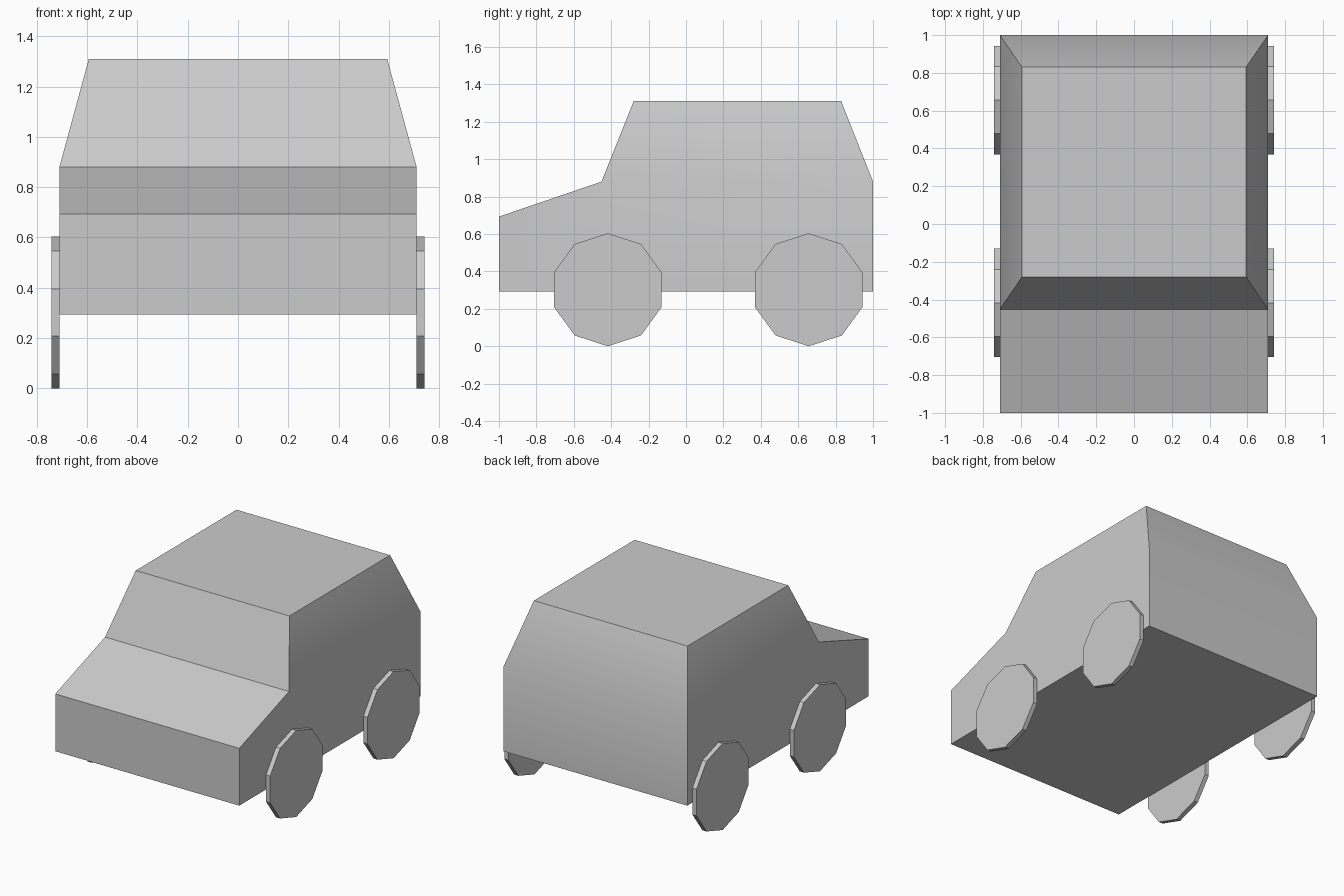
import bpy, bmesh, math
from mathutils import Vector

if "Cube" in bpy.data.objects:
    bpy.data.objects.remove(bpy.data.objects["Cube"])

HALF_W = 0.71


def smooth(obj):
    bpy.ops.object.select_all(action='DESELECT')
    obj.select_set(True)
    bpy.context.view_layer.objects.active = obj
    bpy.ops.object.shade_smooth_by_angle(angle=math.radians(30))


# Body: side profile up to the beltline, extruded across the width
profile = [(-1, 0.293), (1, 0.293), (1, 0.88), (-0.452, 0.88), (-1, 0.693)]
bm = bmesh.new()
side = bm.faces.new([bm.verts.new((-HALF_W, y, z)) for y, z in profile])
old = list(side.verts)
new = [bm.verts.new((HALF_W, v.co.y, v.co.z)) for v in old]
bm.faces.new(new[::-1])
for i in range(len(old)):
    j = (i + 1) % len(old)
    bm.faces.new((old[i], old[j], new[j], new[i]))
bmesh.ops.recalc_face_normals(bm, faces=bm.faces)

# Cabin: raise the deck face and taper it into the roof
deck = next(f for f in bm.faces if all(abs(v.co.z - 0.88) < 1e-4 for v in f.verts))
roof = bmesh.ops.extrude_discrete_faces(bm, faces=[deck])['faces'][0]
for v in roof.verts:
    v.co = Vector((math.copysign(0.593, v.co.x), -0.28 if v.co.y < 0 else 0.83, 1.31))
bmesh.ops.recalc_face_normals(bm, faces=bm.faces)
mesh = bpy.data.meshes.new("body")
bm.to_mesh(mesh)
bm.free()
body = bpy.data.objects.new("body", mesh)
bpy.context.collection.objects.link(body)
smooth(body)

# Wheels: thin ten-sided discs against the body sides, a corner pointing up
R, THICK = 0.302, 0.032
for end, y in (("front", -0.418), ("rear", 0.656)):
    for name, s in (("left", -1), ("right", 1)):
        bpy.ops.mesh.primitive_cylinder_add(
            vertices=10, radius=R, depth=THICK,
            location=(s * (HALF_W + THICK / 2), y, 0.302),
            rotation=(0, math.pi / 2, 0))
        wheel = bpy.context.object
        wheel.name = f"{end}_{name}_wheel"
        # turn the disc so a corner sits at the top and bottom
        wheel.data.transform(wheel.matrix_basis.to_3x3().to_4x4())
        wheel.rotation_euler = (0, 0, 0)
        top = max(wheel.data.vertices, key=lambda v: v.co.z).co
        wheel.rotation_euler.x = math.atan2(top.y, top.z)
        smooth(wheel)
